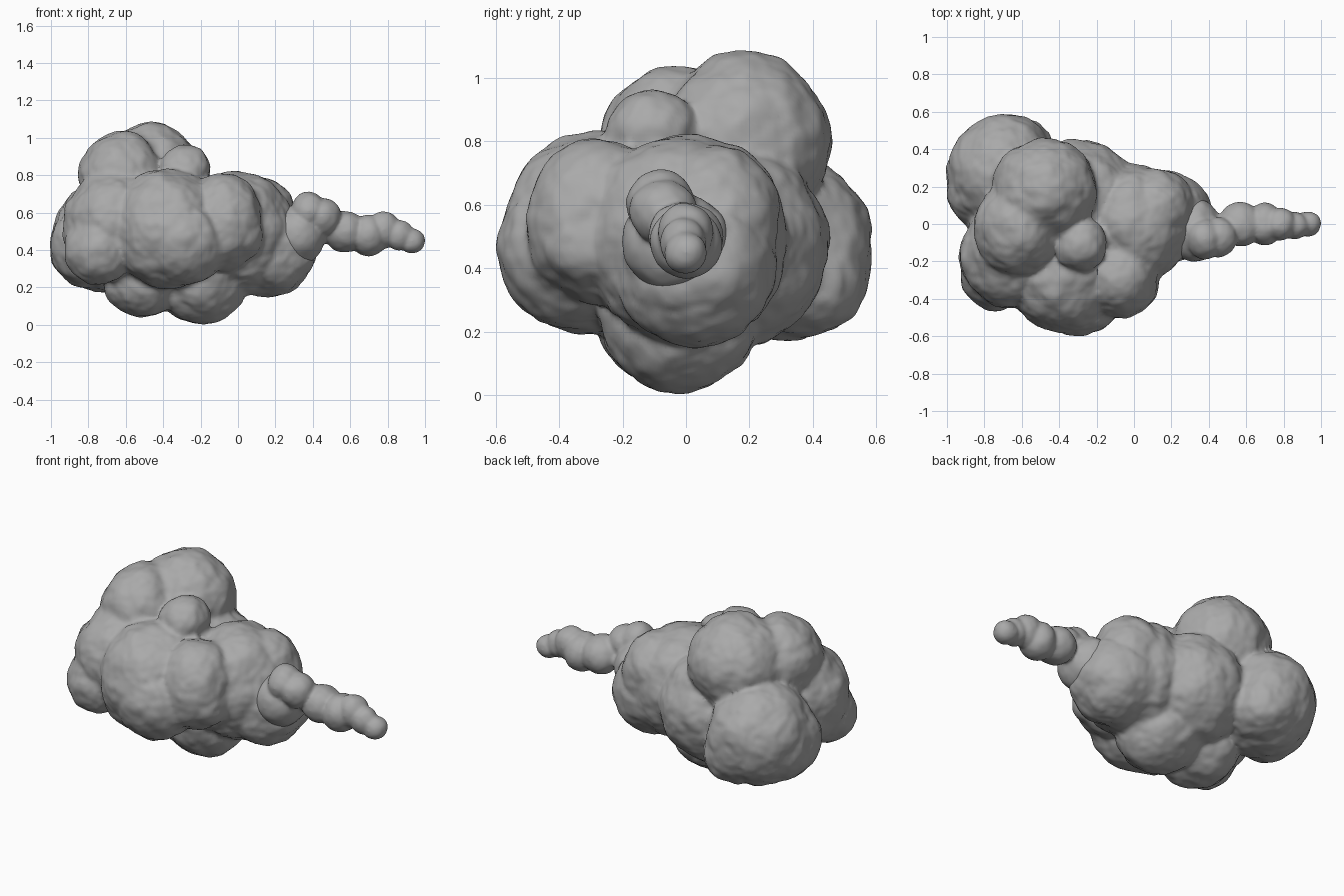
import bpy, bmesh, random
from mathutils import Matrix, Vector

random.seed(4)

# Puffs: centre x, y, z, radii x, y, z
main = [
    (-0.48, 0.18, 0.80, 0.28, 0.275, 0.28),   # crown
    (-0.62, -0.02, 0.78, 0.23, 0.26, 0.26),
    (-0.28, -0.11, 0.83, 0.14, 0.145, 0.13),
    (-0.70, 0.28, 0.47, 0.29, 0.31, 0.30),    # rear left
    (-0.82, 0.22, 0.42, 0.19, 0.25, 0.22),
    (-0.70, 0.41, 0.50, 0.20, 0.18, 0.22),
    (-0.62, 0.37, 0.36, 0.20, 0.20, 0.18),
    (-0.66, -0.16, 0.53, 0.27, 0.29, 0.30),   # front left
    (-0.74, -0.28, 0.40, 0.18, 0.19, 0.19),
    (-0.38, -0.27, 0.51, 0.31, 0.31, 0.32),   # front
    (-0.30, -0.36, 0.45, 0.25, 0.235, 0.24),
    (-0.08, -0.27, 0.55, 0.21, 0.24, 0.26),
    (0.02, -0.30, 0.48, 0.12, 0.15, 0.14),
    (-0.30, 0.13, 0.47, 0.33, 0.32, 0.32),    # core
    (0.00, 0.00, 0.49, 0.30, 0.32, 0.335),
    (0.12, 0.10, 0.56, 0.20, 0.20, 0.23),
    (0.16, 0.03, 0.40, 0.26, 0.25, 0.25),
    (-0.20, -0.02, 0.245, 0.25, 0.25, 0.24),  # underside
    (-0.50, -0.05, 0.25, 0.22, 0.24, 0.21),
]
tail = [
    (0.32, -0.03, 0.48, 0.15, 0.17, 0.16),
    (0.38, -0.08, 0.61, 0.095, 0.11, 0.10),
    (0.45, -0.07, 0.58, 0.10, 0.11, 0.10),
    (0.57, 0.00, 0.50, 0.12, 0.12, 0.11),
    (0.70, 0.00, 0.48, 0.10, 0.115, 0.11),
    (0.78, 0.00, 0.51, 0.09, 0.09, 0.10),
    (0.86, -0.01, 0.48, 0.08, 0.075, 0.08),
    (0.93, 0.00, 0.45, 0.07, 0.07, 0.065),
]

grey = bpy.data.materials.new("dark_grey")
grey.diffuse_color = (0.4, 0.4, 0.4, 1)
billow = bpy.data.textures.new("billow", 'CLOUDS')
billow.noise_scale = 0.16


def add_puff(bm, c, r):
    m = Matrix.Translation(c) @ Matrix.Diagonal((*r, 1))
    bmesh.ops.create_icosphere(bm, subdivisions=4, radius=1, matrix=m)


def cloud_part(name, puffs, bumps, voxel, rough):
    bm = bmesh.new()
    for x, y, z, rx, ry, rz in puffs:
        add_puff(bm, (x, y, z), (rx, ry, rz))
        # shallow bumps that break up each puff
        for _ in range(bumps):
            d = Vector([random.gauss(0, 1) for _ in range(3)]).normalized()
            c = Vector((x + d.x * rx * .6, y + d.y * ry * .6, z + d.z * rz * .6))
            s = 0.43
            add_puff(bm, c, (rx * s, ry * s, rz * s))
    me = bpy.data.meshes.new(name)
    bm.to_mesh(me)
    bm.free()
    me.materials.append(grey)
    ob = bpy.data.objects.new(name, me)
    bpy.context.collection.objects.link(ob)
    # fuse the puffs, soften the creases and roughen slightly
    rm = ob.modifiers.new("fuse", 'REMESH')
    rm.mode = 'VOXEL'
    rm.voxel_size = voxel
    rm.use_smooth_shade = True
    sm = ob.modifiers.new("soften", 'SMOOTH')
    sm.factor = 0.5
    sm.iterations = 5
    dp = ob.modifiers.new("billows", 'DISPLACE')
    dp.texture = billow
    dp.texture_coords = 'LOCAL'
    dp.strength = rough
    dp.mid_level = 0.5


cloud_part("cloud_body", main, 4, 0.014, 0.04)
cloud_part("cloud_tail", tail, 0, 0.01, 0.02)
